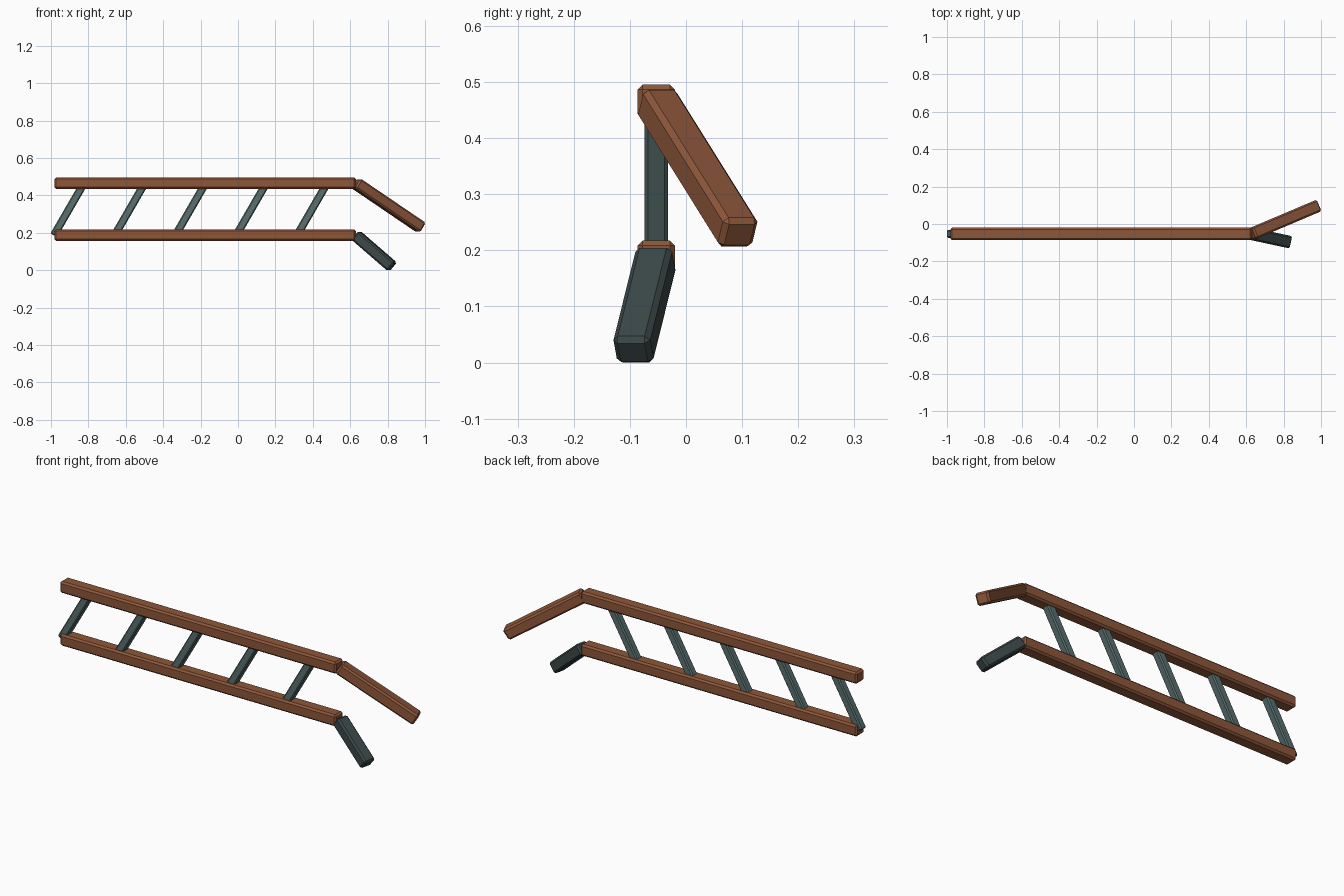
import bpy
from mathutils import Vector, Matrix

if "Cube" in bpy.data.objects:
    bpy.data.objects.remove(bpy.data.objects["Cube"])


def material(name, rgb):
    m = bpy.data.materials.new(name)
    m.diffuse_color = (*rgb, 1)
    m.use_nodes = True
    m.node_tree.nodes["Principled BSDF"].inputs["Base Color"].default_value = m.diffuse_color
    return m


WOOD = material("wood", (0.27, 0.095, 0.042))
STEEL = material("steel", (0.10, 0.16, 0.16))
DARK = material("dark_grip", (0.045, 0.065, 0.065))


def beam(name, start, end, width, height, bevel, mat):
    """Chamfered box running from start to end, its width kept horizontal."""
    a, b = Vector(start), Vector(end)
    d = (b - a).normalized()
    side = Vector((0, 0, 1)).cross(d).normalized()
    up = d.cross(side)
    bpy.ops.mesh.primitive_cube_add(size=1)
    ob = bpy.context.object
    ob.name = name
    size = Matrix.Diagonal(((b - a).length, width, height, 1))
    ob.data.transform(size)
    rot = Matrix((d, side, up)).transposed().to_4x4()
    ob.matrix_world = Matrix.Translation((a + b) / 2) @ rot
    mod = ob.modifiers.new("chamfer", 'BEVEL')
    mod.width = bevel
    mod.segments = 1
    ob.data.materials.append(mat)
    return ob


Y = -0.053

# Long rails
for name, z in (("upper_rail", 0.465), ("lower_rail", 0.187)):
    beam(name, (-0.982, Y, z), (0.63, Y, z), 0.067, 0.061, 0.009, WOOD)

# Slanted rungs between the rails
for i in range(5):
    x = -0.904 + 0.325 * i
    beam(f"rung_{i + 1}", (x - 0.081, Y, 0.186), (x + 0.081, Y, 0.466),
         0.042, 0.042, 0.006, STEEL)

# Splayed handles at the right end
beam("upper_handle", (0.63, Y, 0.465), (0.979, 0.095, 0.228),
     0.067, 0.061, 0.009, WOOD)
beam("lower_handle", (0.63, Y, 0.187), (0.825, -0.095, 0.018),
     0.067, 0.061, 0.009, DARK)
